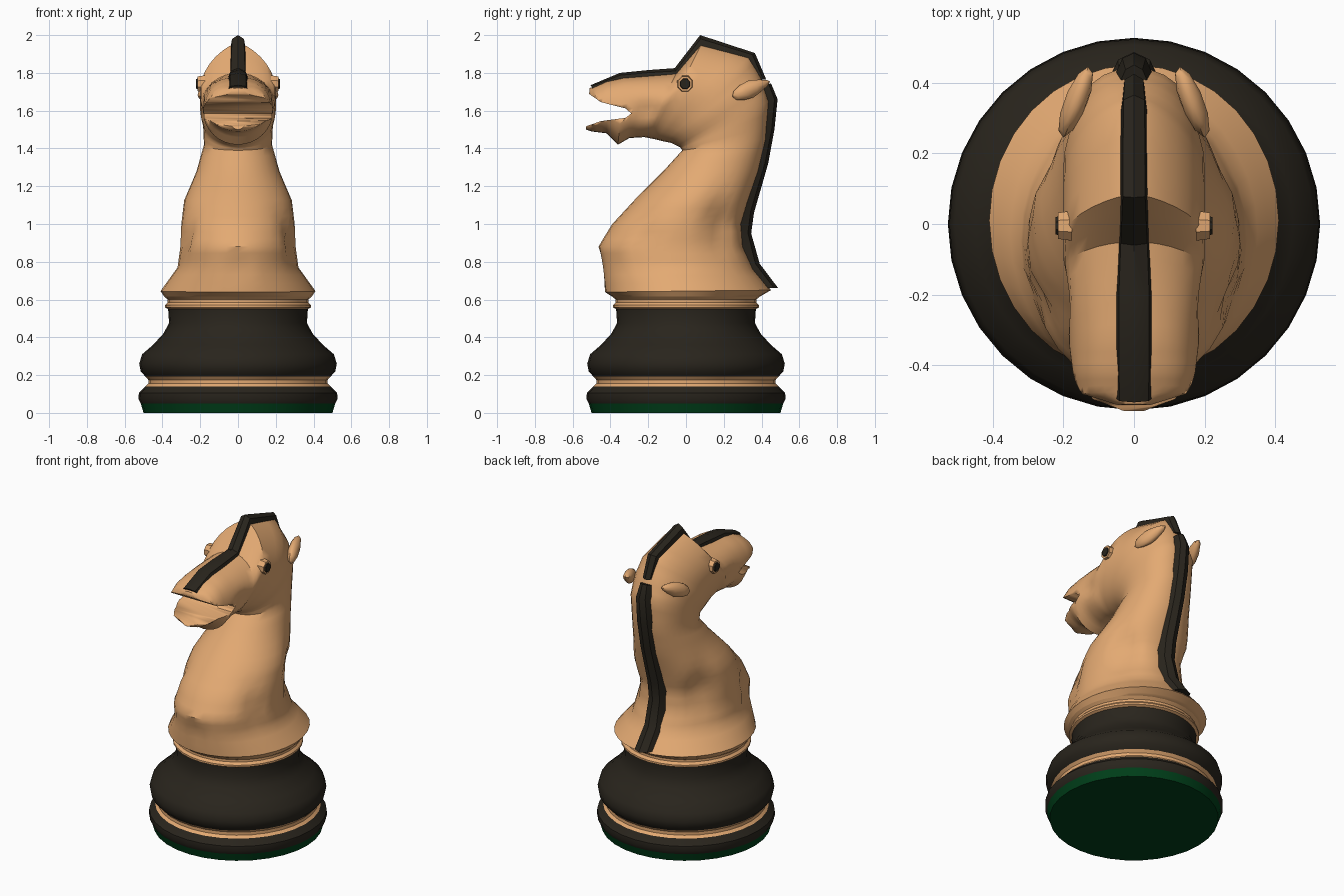
import bpy, bmesh, math
from mathutils import Vector

if "Cube" in bpy.data.objects:
    bpy.data.objects.remove(bpy.data.objects["Cube"])


def material(name, color):
    m = bpy.data.materials.new(name)
    m.diffuse_color = (*color, 1)
    m.use_nodes = True
    m.node_tree.nodes["Principled BSDF"].inputs["Base Color"].default_value = m.diffuse_color
    return m


TAN = material("tan_wood", (0.77, 0.40, 0.17))
DARK = material("dark_wood", (0.022, 0.018, 0.012))
GREEN = material("green_felt", (0.0, 0.05, 0.01))


def finish(name, bm, mat, angle=40):
    bmesh.ops.recalc_face_normals(bm, faces=bm.faces)
    me = bpy.data.meshes.new(name)
    bm.to_mesh(me)
    bm.free()
    me.materials.append(mat)
    ob = bpy.data.objects.new(name, me)
    bpy.context.collection.objects.link(ob)
    bpy.ops.object.select_all(action='DESELECT')
    ob.select_set(True)
    bpy.context.view_layer.objects.active = ob
    bpy.ops.object.shade_smooth_by_angle(angle=math.radians(angle))
    return ob


def skin(bm, rings, cap_start=False, cap_end=False):
    """Join closed rings of points with quads."""
    vs = [[bm.verts.new(p) for p in r] for r in rings]
    n = len(vs[0])
    for a, b in zip(vs, vs[1:]):
        for i in range(n):
            bm.faces.new((a[i], a[(i + 1) % n], b[(i + 1) % n], b[i]))
    if cap_start:
        bm.faces.new(vs[0])
    if cap_end:
        bm.faces.new(vs[-1])


def lathe(name, profile, mat, bottom=False, n=32):
    bm = bmesh.new()
    rings = [[(r * math.sin(2 * math.pi * i / n), r * math.cos(2 * math.pi * i / n), z)
              for i in range(n)] for r, z in profile]
    skin(bm, rings, cap_start=bottom)
    return finish(name, bm, mat)


# Turned base
lathe("felt_pad", [(0.50, 0), (0.515, 0.05)], GREEN, bottom=True)
lathe("base_foot", [(0.515, 0.05), (0.527, 0.075), (0.525, 0.105), (0.49, 0.14)], DARK)
lathe("base_ring", [(0.49, 0.14), (0.475, 0.155), (0.475, 0.175), (0.49, 0.192)], TAN)
lathe("base_bell", [(0.49, 0.192), (0.515, 0.22), (0.523, 0.26), (0.508, 0.31), (0.45, 0.36),
                    (0.395, 0.42), (0.365, 0.475), (0.37, 0.55)], DARK)
lathe("collar", [(0.37, 0.55), (0.386, 0.558), (0.386, 0.57), (0.372, 0.585), (0.372, 0.6),
                 (0.39, 0.615)], TAN)

# Neck and head: front/throat point, back/crown point, half width, roundness of back half
sections = [
    (-0.39, 0.615, 0.39, 0.615, 0.39, 1.0),
    (-0.43, 0.640, 0.45, 0.650, 0.41, 1.0),
    (-0.45, 0.78, 0.36, 0.76, 0.32, 1.0),
    (-0.465, 0.88, 0.305, 0.88, 0.305, 0.9),
    (-0.39, 1.00, 0.295, 1.00, 0.30, 0.9),
    (-0.27, 1.13, 0.33, 1.12, 0.285, 0.9),
    (-0.12, 1.28, 0.385, 1.28, 0.22, 0.9),
    (-0.02, 1.39, 0.425, 1.45, 0.18, 0.8),
    (-0.03, 1.405, 0.44, 1.65, 0.185, 0.8),
    (-0.08, 1.43, 0.40, 1.77, 0.20, 1.0),
    (-0.13, 1.44, 0.34, 1.89, 0.20, 1.4),
    (-0.17, 1.45, 0.085, 1.96, 0.20, 1.5),
    (-0.22, 1.46, -0.05, 1.80, 0.20, 1.1),
    (-0.30, 1.455, -0.20, 1.785, 0.19, 0.8),
    (-0.36, 1.42, -0.33, 1.775, 0.185, 0.7),
    (-0.42, 1.48, -0.42, 1.755, 0.175, 0.7),
    (-0.50, 1.49, -0.475, 1.73, 0.16, 0.7),
    (-0.53, 1.50, -0.51, 1.72, 0.06, 0.7),
]


def ring(ya, za, yb, zb, w, e, n=32):
    pts = []
    for i in range(n):
        t = 2 * math.pi * i / n
        s = (1 - math.cos(t)) / 2
        k = abs(math.sin(t)) ** (e if s > 0.5 else 1)
        x = math.copysign(w * k, math.sin(t))
        pts.append(Vector((x, ya + (yb - ya) * s, za + (zb - za) * s)))
    return pts


STEPS = 3
rings = []
for a, b in zip(sections, sections[1:]):
    for j in range(STEPS):
        rings.append(ring(*[p + (q - p) * j / STEPS for p, q in zip(a, b)]))
rings.append(ring(*sections[-1]))

# Carved hollows: centre, radii, push (mirrored in x)
hollows = [
    ((0.27, 0.18, 1.00), (0.2, 0.06, 0.15), (-0.05, 0, 0)),
    ((0.27, -0.22, 0.93), (0.15, 0.05, 0.13), (-0.03, 0, 0)),
    ((0.0, -0.46, 0.77), (0.04, 0.1, 0.07), (0, 0.025, 0)),
    ((0.18, -0.20, 1.60), (0.1, 0.07, 0.05), (-0.025, 0, 0)),
]
for r in rings:
    for p in r:
        side = 1 if p.x >= 0 else -1
        q = Vector((abs(p.x), p.y, p.z))
        for c, rad, push in hollows:
            d = sum(((q[i] - c[i]) / rad[i]) ** 2 for i in range(3))
            f = math.exp(-d)
            p.x += side * push[0] * f
            p.y += push[1] * f
bm = bmesh.new()
skin(bm, rings, True, True)
body = finish("neck_and_head", bm, TAN)

# Open mouth cut out of the snout
mouth = [(-0.29, 1.585), (-0.32, 1.612), (-0.45, 1.645), (-0.515, 1.69), (-0.7, 1.72),
         (-0.7, 1.515), (-0.535, 1.515), (-0.45, 1.545), (-0.32, 1.562)]
bm = bmesh.new()
skin(bm, [[(x, y, z) for y, z in mouth] for x in (-0.4, 0.4)], True, True)
cutter = finish("mouth_cutter", bm, TAN)
cutter.hide_render = True
mod = body.modifiers.new("mouth", 'BOOLEAN')
mod.operation = 'DIFFERENCE'
mod.solver = 'EXACT'
mod.object = cutter
bpy.context.view_layer.objects.active = body
bpy.ops.object.modifier_apply(modifier="mouth")
bpy.data.objects.remove(cutter)


# Mane strips: outer point, inner point, half width, width fraction on the outer edge
def strip(name, rows, outer):
    bm = bmesh.new()
    skin(bm, [[(-w, yi, zi), (-w * outer, yo + (yi - yo) * 0.25, zo + (zi - zo) * 0.25),
               (0, yo, zo),
               (w * outer, yo + (yi - yo) * 0.25, zo + (zi - zo) * 0.25), (w, yi, zi)]
              for yo, zo, yi, zi, w in rows], True, True)
    return finish(name, bm, DARK, 35)


strip("neck_mane", [
    (0.487, 0.662, 0.40, 0.662, 0.075),
    (0.39, 0.79, 0.30, 0.79, 0.07),
    (0.345, 0.95, 0.275, 0.96, 0.065),
    (0.36, 1.06, 0.29, 1.09, 0.065),
    (0.435, 1.32, 0.37, 1.34, 0.06),
    (0.468, 1.50, 0.41, 1.50, 0.06),
    (0.485, 1.66, 0.42, 1.66, 0.055),
    (0.45, 1.745, 0.40, 1.73, 0.04)], 0.6)
strip("crest_mane", [
    (0.425, 1.765, 0.36, 1.765, 0.035),
    (0.365, 1.905, 0.31, 1.87, 0.04),
    (0.075, 2.0, 0.085, 1.92, 0.042),
    (-0.06, 1.825, -0.04, 1.765, 0.05),
    (-0.20, 1.815, -0.20, 1.76, 0.057),
    (-0.35, 1.80, -0.34, 1.75, 0.057),
    (-0.505, 1.735, -0.49, 1.71, 0.055)], 0.75)


# Eyes and ears, mirrored
def eye_disc(name, side, r, x, depth, mat):
    bm = bmesh.new()
    rings = [[(side * px, -0.005 + pr * math.cos(i * math.pi / 4 + math.pi / 8),
               1.742 + 1.05 * pr * math.sin(i * math.pi / 4 + math.pi / 8)) for i in range(8)]
             for px, pr in ((x - depth, r * 1.15), (x, r))]
    skin(bm, rings, False, True)
    return finish(name, bm, mat, 30)


for side, label in ((1, "right"), (-1, "left")):
    eye_disc(f"eye_rim_{label}", side, 0.04, 0.215, 0.04, TAN)
    eye_disc(f"eye_{label}", side, 0.026, 0.222, 0.01, DARK)
    bm = bmesh.new()
    bmesh.ops.create_uvsphere(bm, u_segments=10, v_segments=6, radius=1)
    for v in bm.verts:
        taper = 1 - 0.5 * max(v.co.y, 0)
        y, z = v.co.y * 0.10, v.co.z * 0.045 * taper
        v.co = (side * (0.165 + v.co.x * 0.035 - y * 0.35), 0.345 + y - z * 0.3,
                1.715 + z + y * 0.4)
    finish(f"ear_{label}", bm, TAN)
